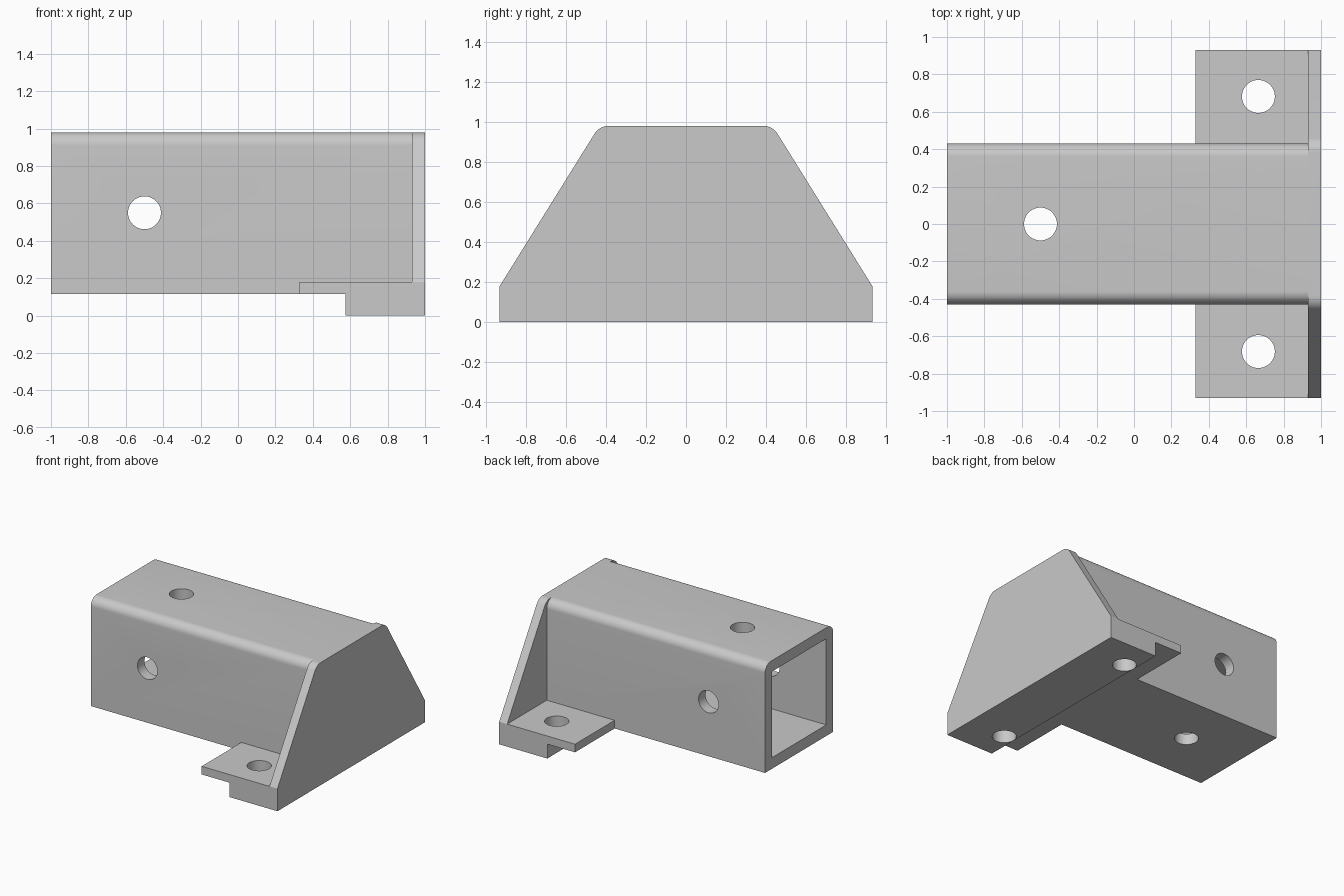
import bpy
import bmesh
from math import radians, tan, pi
from mathutils import Matrix, Vector

if "Cube" in bpy.data.objects:
    bpy.data.objects.remove(bpy.data.objects["Cube"], do_unlink=True)

grey = bpy.data.materials.new("plain_grey")
grey.use_nodes = True
grey.diffuse_color = (0.585, 0.585, 0.585, 1)
grey.node_tree.nodes["Principled BSDF"].inputs["Base Color"].default_value = grey.diffuse_color


def make_object(name, bm):
    bmesh.ops.recalc_face_normals(bm, faces=bm.faces)
    mesh = bpy.data.meshes.new(name)
    bm.to_mesh(mesh)
    bm.free()
    mesh.materials.append(grey)
    obj = bpy.data.objects.new(name, mesh)
    bpy.context.collection.objects.link(obj)
    return obj


def rounded(corners, steps=10):
    """Turn (y, z, radius) corners into outline points with true arcs."""
    points = []
    for i, (y, z, radius) in enumerate(corners):
        here = Vector((y, z))
        if not radius:
            points.append(here)
            continue
        before = (Vector(corners[i - 1][:2]) - here).normalized()
        after = (Vector(corners[(i + 1) % len(corners)][:2]) - here).normalized()
        reach = radius / tan(before.angle(after) / 2)
        centre = here + (before + after).normalized() * (reach ** 2 + radius ** 2) ** 0.5
        start = (here + before * reach - centre).normalized()
        end = (here + after * reach - centre).normalized()
        for k in range(steps + 1):
            points.append(centre + start.slerp(end, k / steps) * radius)
    return points


def prism(name, corners, x0, x1):
    """Extrude a y-z outline along x."""
    bm = bmesh.new()
    face = bm.faces.new([bm.verts.new((x0, p.x, p.y)) for p in rounded(corners)])
    extruded = bmesh.ops.extrude_face_region(bm, geom=[face])["geom"]
    verts = [g for g in extruded if isinstance(g, bmesh.types.BMVert)]
    bmesh.ops.translate(bm, verts=verts, vec=(x1 - x0, 0, 0))
    return make_object(name, bm)


def block(name, x0, x1, half_width, z0, z1):
    w = half_width
    return prism(name, [(-w, z0, 0), (w, z0, 0), (w, z1, 0), (-w, z1, 0)], x0, x1)


def drill(name, centre, depth, turn=0):
    bm = bmesh.new()
    matrix = Matrix.Translation(centre) @ Matrix.Rotation(turn, 4, "X")
    bmesh.ops.create_cone(bm, cap_ends=True, segments=48, radius1=0.088,
                          radius2=0.088, depth=depth, matrix=matrix)
    return make_object(name, bm)


def combine(target, other, operation):
    mod = target.modifiers.new(operation, "BOOLEAN")
    mod.operation = operation
    mod.solver = "EXACT"
    mod.object = other
    bpy.context.view_layer.update()
    mesh = bpy.data.meshes.new_from_object(
        target.evaluated_get(bpy.context.evaluated_depsgraph_get()))
    target.modifiers.clear()
    target.data = mesh
    bpy.data.objects.remove(other, do_unlink=True)


# Square tube with rounded top edges
bracket = prism("tube_bracket", [(-0.43, 0.115, 0), (0.43, 0.115, 0),
                                 (0.43, 0.98, 0.07), (-0.43, 0.98, 0.07)], -1, 1)

# Tapered end plate, mounting flange and stepped foot
plate = prism("end_plate", [(-0.93, 0, 0), (0.93, 0, 0), (0.93, 0.18, 0),
                            (0.432, 0.98, 0.085), (-0.432, 0.98, 0.085),
                            (-0.93, 0.18, 0)], 0.93, 1)
flange = block("flange", 0.33, 1, 0.93, 0.115, 0.18)
foot = block("foot", 0.575, 1, 0.93, 0, 0.15)
for part in (plate, flange, foot):
    combine(bracket, part, "UNION")

# Hollow interior, cross holes and flange holes
cutters = [
    block("cavity", -1.2, 0.93, 0.342, 0.204, 0.892),
    drill("vertical_hole", (-0.5, 0, 0.5), 2),
    drill("cross_hole", (-0.5, 0, 0.55), 2, pi / 2),
]
for side in (-1, 1):
    cutters.append(drill("flange_hole", (0.665, 0.682 * side, 0.1), 0.5))
for cutter in cutters:
    combine(bracket, cutter, "DIFFERENCE")

# Smooth the fillets and bores, keep the edges crisp
bpy.ops.object.select_all(action="DESELECT")
bracket.select_set(True)
bpy.context.view_layer.objects.active = bracket
bpy.ops.object.shade_smooth_by_angle(angle=radians(25))
